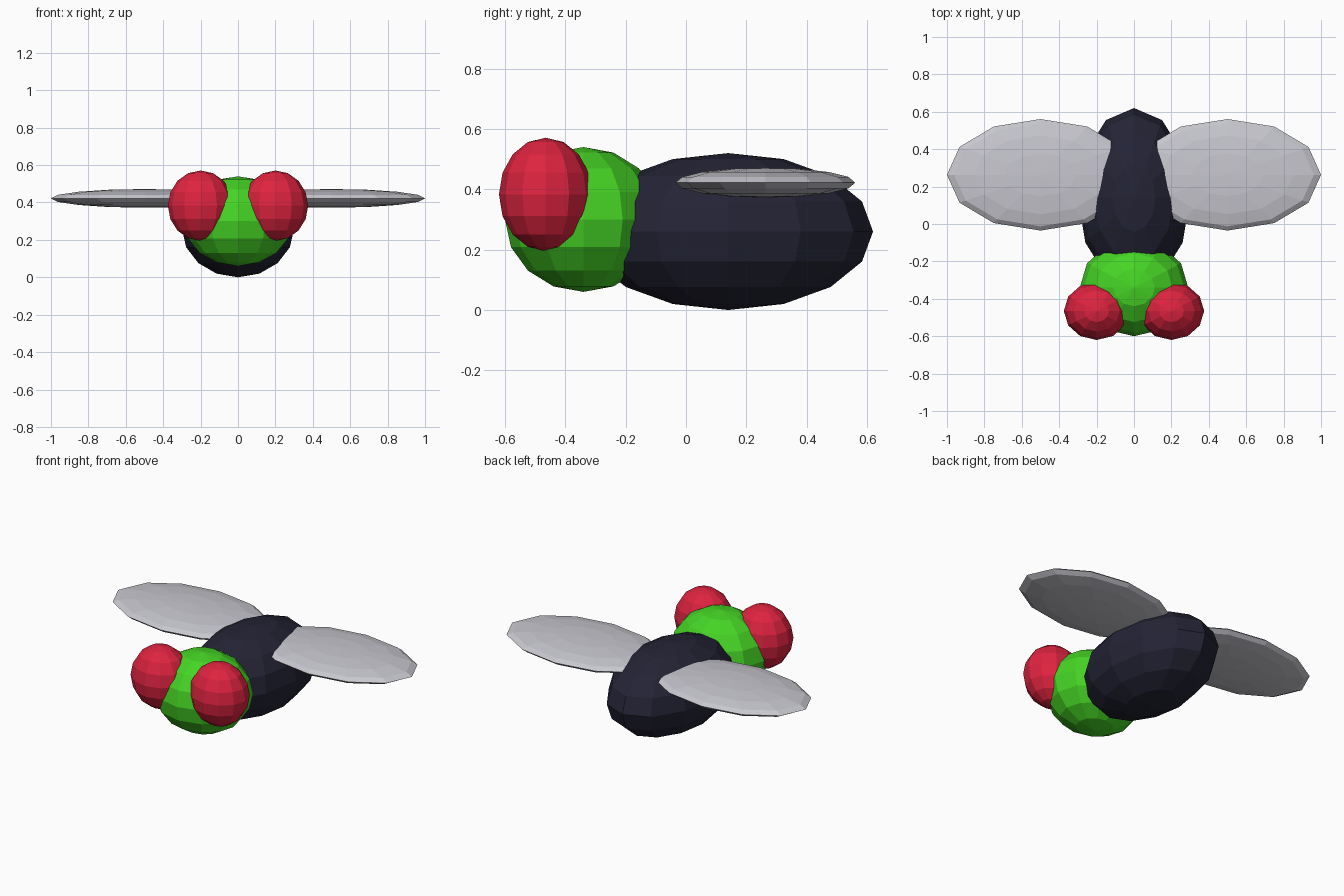
import bpy

if "Cube" in bpy.data.objects:
    bpy.data.objects.remove(bpy.data.objects["Cube"])


def make_material(name, rgb):
    mat = bpy.data.materials.new(name)
    mat.diffuse_color = (*rgb, 1.0)
    mat.use_nodes = True
    mat.node_tree.nodes["Principled BSDF"].inputs["Base Color"].default_value = mat.diffuse_color
    return mat


navy = make_material("dark navy", (0.017, 0.017, 0.036))
green = make_material("bright green", (0.06, 0.66, 0.018))
red = make_material("red", (0.73, 0.017, 0.05))
silver = make_material("pale silver", (0.57, 0.57, 0.62))


def ellipsoid(name, centre, radii, mat):
    """Flat-shaded low-poly ball stretched to the given radii."""
    bpy.ops.mesh.primitive_uv_sphere_add(segments=12, ring_count=8, radius=1, location=centre)
    obj = bpy.context.object
    obj.name = name
    obj.scale = radii
    bpy.ops.object.transform_apply(location=False, rotation=False, scale=True)
    obj.data.materials.append(mat)
    return obj


# Body and head
ellipsoid("body", (0, 0.14, 0.26), (0.30, 0.48, 0.26), navy)
ellipsoid("head", (0, -0.34, 0.30), (0.29, 0.26, 0.24), green)

# Paired eyes and wings
for side, label in ((-1, "left"), (1, "right")):
    ellipsoid(label + "_eye", (side * 0.20, -0.465, 0.383), (0.175, 0.155, 0.188), red)
    ellipsoid(label + "_wing", (side * 0.50, 0.263, 0.422), (0.50, 0.298, 0.05), silver)
